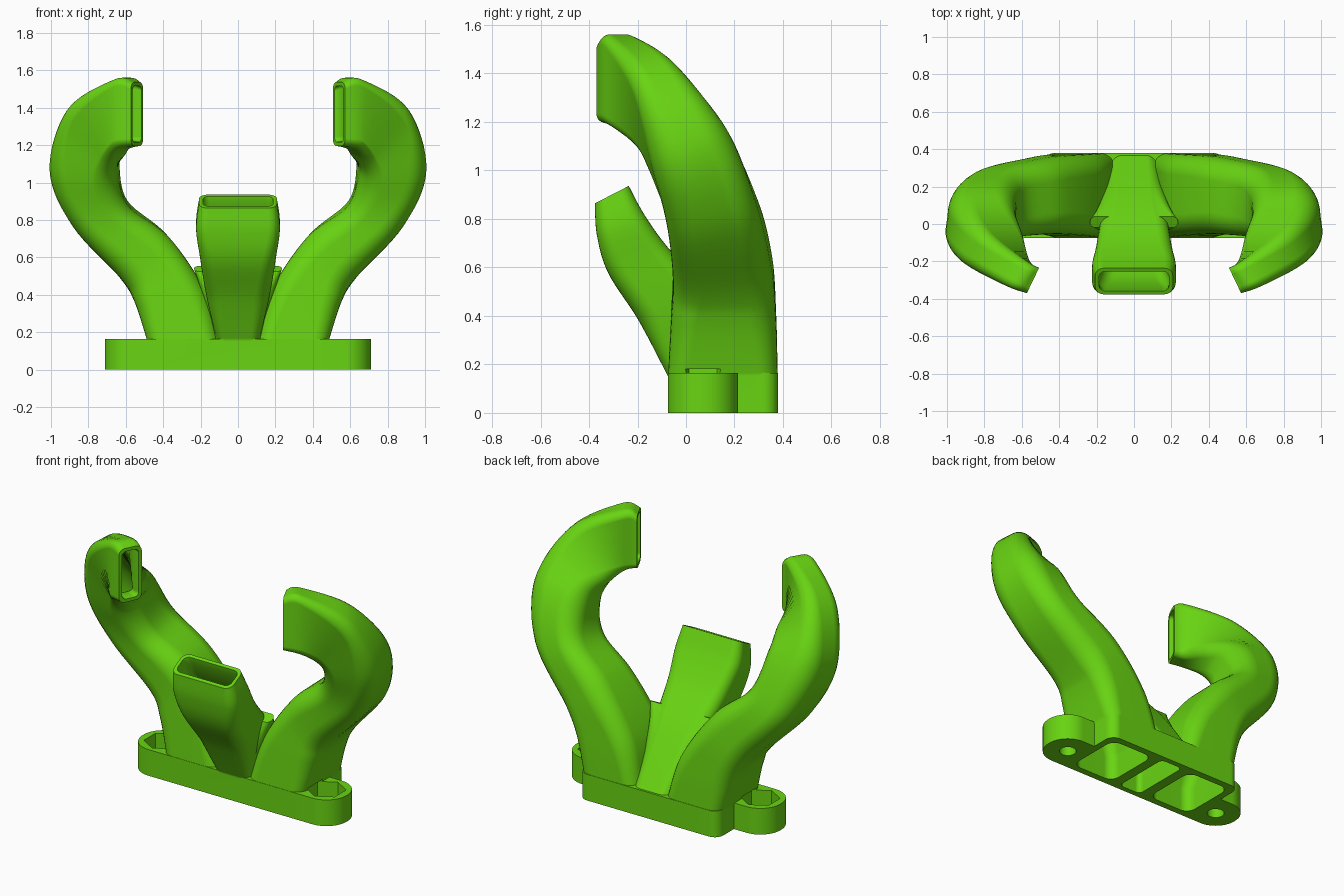
import bpy, bmesh, math
from mathutils import Vector

if "Cube" in bpy.data.objects:
    bpy.data.objects.remove(bpy.data.objects["Cube"], do_unlink=True)

green = bpy.data.materials.new("bright_green")
green.use_nodes = True
green.diffuse_color = (0.14, 0.66, 0.006, 1)
green.node_tree.nodes["Principled BSDF"].inputs["Base Color"].default_value = green.diffuse_color


def skin(name, rings):
    """Closed solid through rings of points."""
    bm = bmesh.new()
    loops = [[bm.verts.new(p) for p in ring] for ring in rings]
    n = len(loops[0])
    for a, b in zip(loops, loops[1:]):
        for i in range(n):
            j = (i + 1) % n
            bm.faces.new((a[i], a[j], b[j], b[i]))
    bm.faces.new(loops[0][::-1])
    bm.faces.new(loops[-1])
    bmesh.ops.recalc_face_normals(bm, faces=bm.faces)
    mesh = bpy.data.meshes.new(name)
    bm.to_mesh(mesh)
    bm.free()
    mesh.materials.append(green)
    ob = bpy.data.objects.new(name, mesh)
    bpy.context.collection.objects.link(ob)
    return ob


def rounded_rect(hu, hv, r, seg=7):
    """Outline of a rounded rectangle with half sizes hu and hv."""
    pts = []
    for q, (su, sv) in enumerate(((1, 1), (-1, 1), (-1, -1), (1, -1))):
        for i in range(seg + 1):
            a = (q + i / seg) * math.pi / 2
            pts.append((su * (hu - r) + r * math.cos(a), sv * (hv - r) + r * math.sin(a)))
    return pts


def prism(name, outline, z0, z1):
    return skin(name, [[(x, y, z) for x, y in outline] for z in (z0, z1)])


def spline(keys, steps=8):
    """Smooth interpolation through a list of (centre, u, v, roundness) keys."""
    flat = [[*c, *u, *v, k] for c, u, v, k in keys]
    out = []
    for i in range(len(flat) - 1):
        p0, p1, p2 = flat[max(i - 1, 0)], flat[i], flat[i + 1]
        p3 = flat[min(i + 2, len(flat) - 1)]
        for s in range(steps):
            t = s / steps
            out.append([b + 0.5 * t * (c - a + t * (2 * a - 5 * b + 4 * c - d + t * (3 * (b - c) + d - a)))
                        for a, b, c, d in zip(p0, p1, p2, p3)])
    return out + [flat[-1]]


def from_rails(rails):
    """Turn (inner point, outer point, half depth, roundness) into section keys."""
    mids = [(Vector(a) + Vector(b)) / 2 for a, b, h, k in rails]
    keys = []
    for i, (a, b, h, k) in enumerate(rails):
        u = (Vector(b) - Vector(a)) / 2
        if i == 0:
            t = Vector((0, 0, 1))
        elif i == len(rails) - 1:
            t = mids[i] - mids[i - 1]
        else:
            t = mids[i + 1] - mids[i - 1]
        keys.append((mids[i], u, t.cross(u).normalized() * h, k))
    return keys


def duct(name, keys, side=1, wall=None):
    """Tube of rounded rectangles; with wall=(start, end) it is the inner cavity."""
    stations = spline(keys)
    rings = []
    for i, s in enumerate(stations):
        c, u, v = Vector(s[0:3]), Vector(s[3:6]), Vector(s[6:9])
        f = (i / (len(stations) - 1)) ** 8
        w = wall[0] + (wall[1] - wall[0]) * f if wall else 0
        hu, hv = u.length - w, v.length - w
        un, vn = u.normalized(), v.normalized()
        rings.append([c + un * a + vn * b for a, b in rounded_rect(hu, hv, s[9] * min(hu, hv))])
    if wall:  # run past both ends so the cavity is open
        tip = un.cross(vn) * 0.05
        rings.append([p + tip for p in rings[-1]])
        rings.insert(0, [Vector((p.x, p.y, -0.05)) for p in rings[0]])
    return skin(name, [[(p.x * side, p.y, p.z) for p in ring] for ring in rings])


def combine(target, other, operation):
    mod = target.modifiers.new(operation.lower(), 'BOOLEAN')
    mod.operation, mod.solver, mod.object = operation, 'EXACT', other
    bpy.context.view_layer.objects.active = target
    bpy.ops.object.modifier_apply(modifier=mod.name)
    bpy.data.objects.remove(other, do_unlink=True)


# Side arm: inner edge, outer edge, half depth, corner roundness
arm = from_rails([
    ((.10, .152, .15), (.484, .152, .15), .226, .4),
    ((.175, .155, .42), (.552, .155, .36), .217, .55),
    ((.375, .15, .715), (.63, .15, .49), .205, .7),
    ((.585, .105, .885), (.89, .105, .785), .19, .7),
    ((.64, -.005, 1.06), (1.0, .025, 1.1), .175, .7),
    ((.63, -.13, 1.125), (.885, -.12, 1.415), .12, .65),
    ((.61, -.262, 1.18), (.63, -.265, 1.555), .086, .55),
    ((.54, -.302, 1.197), (.54, -.302, 1.537), .075, .5),
])
# Middle duct and web: centre, half width vector, half depth vector, roundness
middle = [
    ((0, .152, .15), (.11, 0, 0), (0, .226, 0), .4),
    ((0, -.03, .42), (.17, 0, 0), (0, .165, .04), .5),
    ((0, -.19, .62), (.203, 0, 0), (0, .13, .045), .55),
    ((0, -.267, .77), (.224, 0, 0), (0, .1, .04), .6),
    ((0, -.306, .9), (.208, 0, 0), (0, .07, .036), .6),
]
web = [
    ((0, .152, .15), (.12, 0, 0), (0, .22, 0), .4),
    ((0, .05, .4), (.185, 0, 0), (0, .105, .03), .6),
    ((0, .01, .54), (.235, 0, 0), (0, .03, .015), .9),
]

# Mounting base: block plus a long bar with round ears
EAR_X, EAR_Y, EAR_R, TOP = .567, .07, .145, .165
body = prism("duct_manifold", [(x, y + .1525) for x, y in rounded_rect(.485, .2275, .06)], 0, TOP)
ear_bar = prism("ear_bar", [(x, y + EAR_Y) for x, y in rounded_rect(EAR_X + EAR_R, EAR_R, EAR_R - .005, 14)],
                0, TOP)
combine(body, ear_bar, 'UNION')

# Three ducts and the saddle that joins them
combine(body, duct("middle_duct", middle), 'UNION')
combine(body, duct("saddle_web", web), 'UNION')
for side in (1, -1):
    combine(body, duct("side_duct", arm, side), 'UNION')

# Hollow the ducts
combine(body, duct("middle_cavity", middle, 1, (.033, .02)), 'DIFFERENCE')
for side in (1, -1):
    combine(body, duct("side_cavity", arm, side, (.042, .02)), 'DIFFERENCE')


# Nut pockets and screw holes in the ears
def circle(x, y, r, n, turn=0):
    return [(x + r * math.cos(math.tau * i / n + turn), y + r * math.sin(math.tau * i / n + turn))
            for i in range(n)]


for side in (1, -1):
    x = side * EAR_X
    combine(body, prism("nut_pocket", circle(x, EAR_Y, .115, 6, math.pi / 6), .06, .18), 'DIFFERENCE')
    combine(body, prism("screw_hole", circle(x, EAR_Y, .05, 24), -.05, .1), 'DIFFERENCE')

# Smooth shading with crisp rims and true flats
bpy.ops.object.select_all(action='DESELECT')
body.select_set(True)
bpy.context.view_layer.objects.active = body
bpy.ops.object.shade_smooth_by_angle(angle=math.radians(35))
flats = body.modifiers.new("even_flats", 'WEIGHTED_NORMAL')
flats.keep_sharp = True
